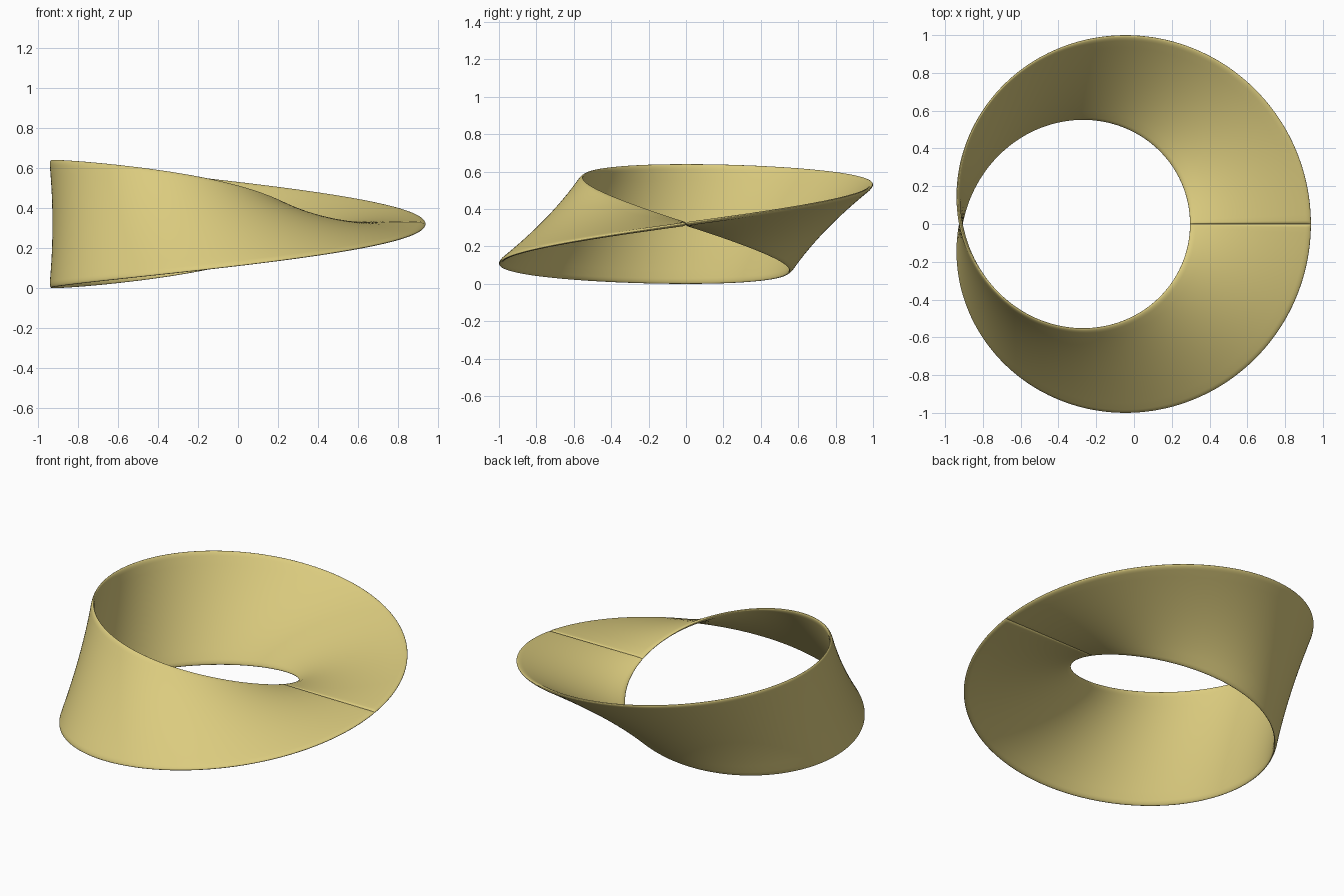
import bpy
import bmesh
from math import cos, sin, pi, sqrt
from mathutils import Vector

if "Cube" in bpy.data.objects:
    bpy.data.objects.remove(bpy.data.objects["Cube"])

RADIUS, HALF_WIDTH, HALF_THICK = 0.7665, 0.32, 0.01
RIM, SEAM = 0.03, 0.018          # lengths of the rounding at rims and seam
CENTRE = Vector((-0.15, 0, HALF_WIDTH))

# Material
gold = bpy.data.materials.new("pale gold")
gold.use_nodes = True
colour = (0.71, 0.60, 0.21, 1)
gold.diffuse_color = colour
gold.node_tree.nodes["Principled BSDF"].inputs["Base Color"].default_value = colour


def quarter(t):
    """Quarter-round height for t from 0 (tip) to 1 (full)."""
    t = min(max(t, 0), 1)
    return sqrt(1 - (1 - t) ** 2)


# Flat cross-section with softly rounded rims
flat = HALF_WIDTH - RIM
rim = [flat + RIM * sin(i * pi / 12) for i in range(6)]
inner = [flat * i / 6 for i in range(-5, 6)]
across = [-w for w in reversed(rim)] + inner + rim
section = [(w, HALF_THICK * quarter((HALF_WIDTH - abs(w)) / RIM)) for w in across]
section = ([(-HALF_WIDTH, 0)] + section + [(HALF_WIDTH, 0)]
           + [(w, -h) for w, h in reversed(section)])

# Angles around the ring, crowded at both ends of the seam
ends = [SEAM * (1 - cos(i * pi / 12)) for i in range(7)]
steps = 220
body = [SEAM + (2 * pi - 2 * SEAM) * i / steps for i in range(1, steps)]
angles = ends + body + [2 * pi - a for a in reversed(ends)]

# Half-twisted band swept once around the ring
bm = bmesh.new()
loops = []
for a in angles:
    radial = Vector((cos(a), sin(a), 0))
    up = Vector((0, 0, 1))
    width = radial * cos(a / 2) + up * sin(a / 2)
    normal = up * cos(a / 2) - radial * sin(a / 2)
    taper = max(0.05, quarter(min(a, 2 * pi - a) / SEAM))
    loops.append([bm.verts.new(CENTRE + radial * RADIUS + width * w + normal * h * taper)
                  for w, h in section])

count = len(section)
for first, second in zip(loops, loops[1:]):
    for i in range(count):
        j = (i + 1) % count
        bm.faces.new((first[i], first[j], second[j], second[i]))
bm.faces.new(loops[0])
bm.faces.new(loops[-1])
bmesh.ops.recalc_face_normals(bm, faces=bm.faces)
for face in bm.faces:
    face.smooth = True

mesh = bpy.data.meshes.new("twisted_band")
bm.to_mesh(mesh)
bm.free()
mesh.materials.append(gold)
band = bpy.data.objects.new("twisted_band", mesh)
bpy.context.collection.objects.link(band)
